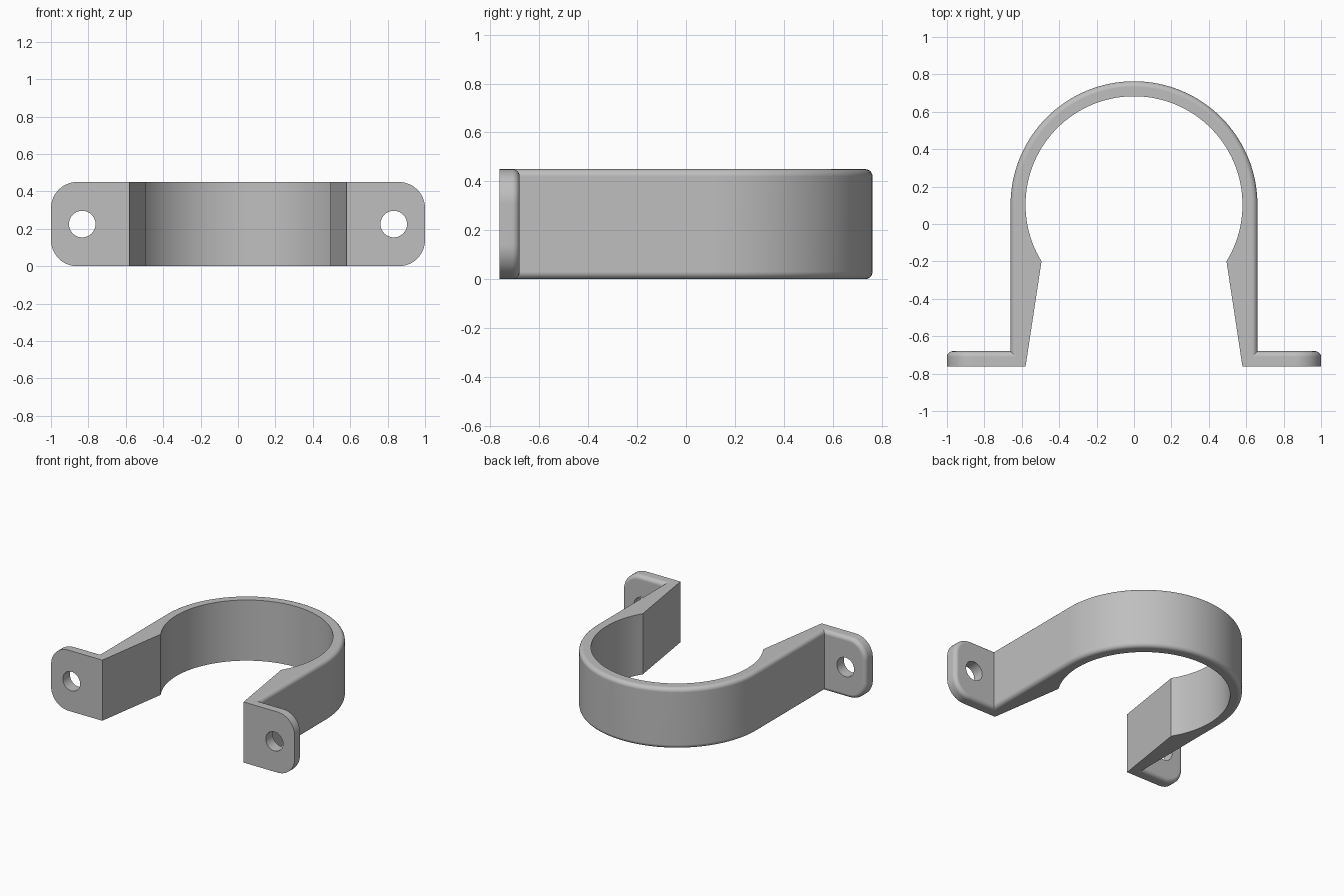
import bpy, bmesh
from math import sin, cos, pi, radians, hypot, asin

cube = bpy.data.objects.get("Cube")
if cube:
    bpy.data.objects.remove(cube, do_unlink=True)

HEIGHT = 0.45
R_OUT, R_IN, RING_Y = 0.66, 0.58, 0.103
FRONT, FOOT_BACK = -0.763, -0.68
PINCH_Y = -0.2
ROUND = 0.03

grey = bpy.data.materials.new("plain grey")
grey.use_nodes = True
grey.diffuse_color = (0.52, 0.52, 0.52, 1)
grey.node_tree.nodes["Principled BSDF"].inputs["Base Color"].default_value = grey.diffuse_color


def arc(cx, cy, r, start, end, steps):
    angles = [start + (end - start) * i / steps for i in range(steps + 1)]
    return [(cx + r * cos(a), cy + r * sin(a)) for a in angles]


def solid(name, outline, direction, is_rounded):
    """Extrude an outline and round the edges chosen by the rule."""
    bm = bmesh.new()
    face = bm.faces.new([bm.verts.new(p) for p in outline])
    ext = bmesh.ops.extrude_face_region(bm, geom=[face], use_keep_orig=True)
    moved = [g for g in ext["geom"] if isinstance(g, bmesh.types.BMVert)]
    bmesh.ops.translate(bm, verts=moved, vec=direction)
    bmesh.ops.recalc_face_normals(bm, faces=bm.faces)
    edges = [e for e in bm.edges if is_rounded(e)]
    bmesh.ops.bevel(bm, geom=edges, offset=ROUND, segments=5, profile=0.5, affect='EDGES')
    bmesh.ops.recalc_face_normals(bm, faces=bm.faces)
    mesh = bpy.data.meshes.new(name)
    bm.to_mesh(mesh)
    bm.free()
    mesh.materials.append(grey)
    obj = bpy.data.objects.new(name, mesh)
    bpy.context.collection.objects.link(obj)
    return obj


def finish(obj):
    obj.data.shade_smooth()
    obj.data.set_sharp_from_angle(angle=radians(30))
    mod = obj.modifiers.new("clean shading", 'WEIGHTED_NORMAL')
    mod.keep_sharp = True


# Clamp band: round outside, with a pinched mouth on the inside
dip = asin((RING_Y - PINCH_Y) / R_IN)
outer = [(R_OUT, FRONT)] + arc(0, RING_Y, R_OUT, 0, pi, 64) + [(-R_OUT, FRONT)]
inner = [(-R_IN, FRONT)] + arc(0, RING_Y, R_IN, pi + dip, -dip, 80) + [(R_IN, FRONT)]


def on_outside(v):
    x, y, z = v.co
    return hypot(x, max(y - RING_Y, 0)) > R_OUT - 0.01


band = solid("clamp_band", [(x, y, 0) for x, y in outer + inner], (0, 0, HEIGHT),
             lambda e: all(on_outside(v) for v in e.verts)
             and abs(e.verts[0].co.z - e.verts[1].co.z) < 0.01)
finish(band)


# Mounting feet: corner-rounded plates with a screw hole
def make_foot(name, side):
    corner, root = 0.14, 0.62
    shape = ([(root, 0)]
             + arc(1 - corner, corner, corner, -pi / 2, 0, 12)
             + arc(1 - corner, HEIGHT - corner, corner, 0, pi / 2, 12)
             + [(root, HEIGHT)])
    foot = solid(name, [(side * x, FRONT, z) for x, z in shape], (0, FOOT_BACK - FRONT, 0),
                 lambda e: all(v.co.y > FOOT_BACK - 0.01 for v in e.verts)
                 and not all(abs(v.co.x) < root + 0.01 for v in e.verts))
    bpy.ops.mesh.primitive_cylinder_add(vertices=40, radius=0.071, depth=0.4,
                                        location=(side * 0.833, FRONT, HEIGHT / 2),
                                        rotation=(pi / 2, 0, 0))
    cutter = bpy.context.object
    cutter.hide_render = True
    hole = foot.modifiers.new("screw hole", 'BOOLEAN')
    hole.operation = 'DIFFERENCE'
    hole.solver = 'EXACT'
    hole.object = cutter
    bpy.ops.object.select_all(action='DESELECT')
    bpy.context.view_layer.objects.active = foot
    foot.select_set(True)
    bpy.ops.object.modifier_apply(modifier=hole.name)
    bpy.data.objects.remove(cutter, do_unlink=True)
    finish(foot)


make_foot("left_foot", 1)
make_foot("right_foot", -1)
